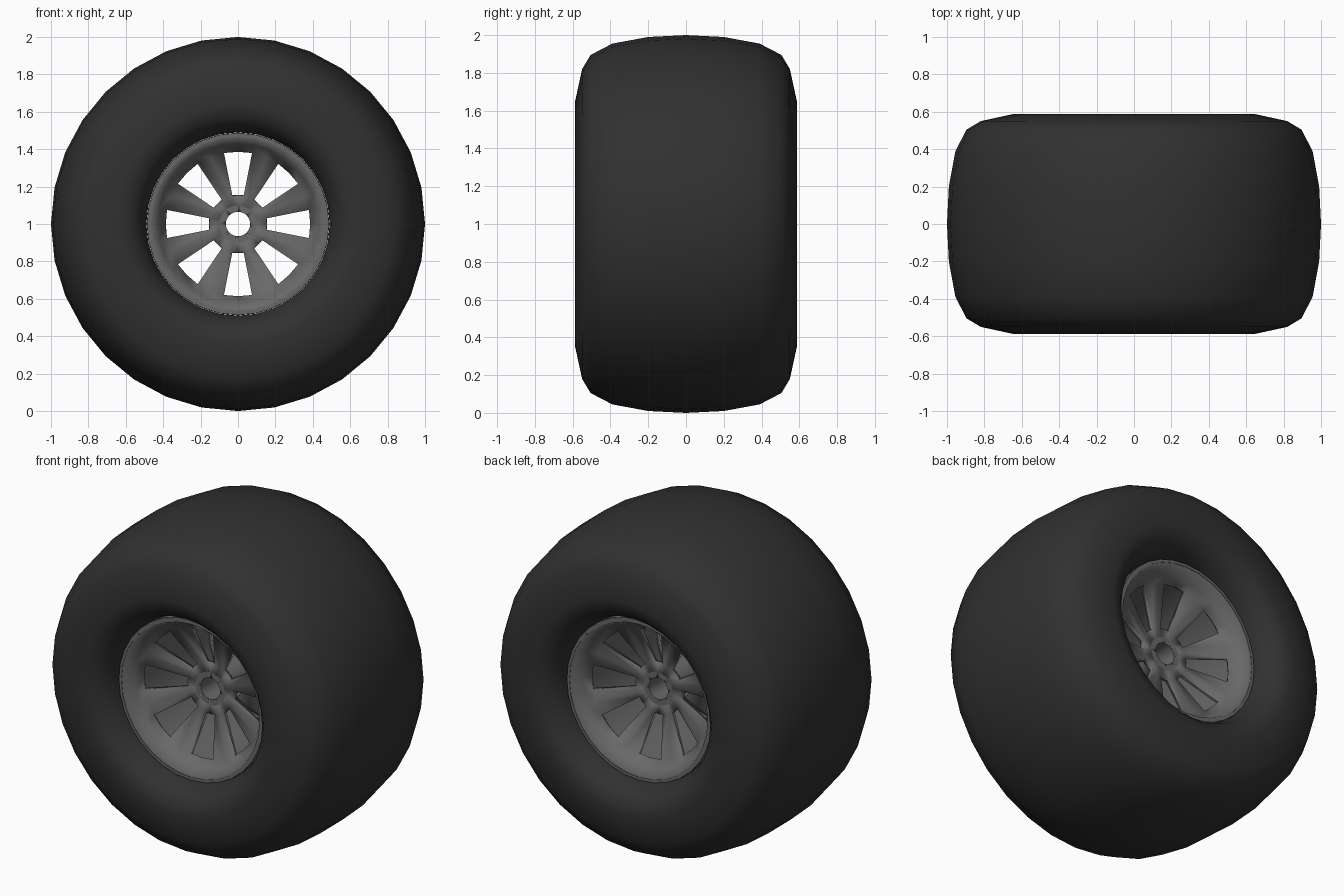
import bpy, bmesh, math

if "Cube" in bpy.data.objects:
    bpy.data.objects.remove(bpy.data.objects["Cube"])

SEGS = 32


def material(name, v):
    m = bpy.data.materials.new(name)
    m.diffuse_color = (v, v, v, 1)
    m.use_nodes = True
    m.node_tree.nodes["Principled BSDF"].inputs["Base Color"].default_value = m.diffuse_color
    return m


RUBBER = material("rubber", 0.03)
METAL = material("rim_metal", 0.14)


def revolve(name, profile, mat, closed=False, skip=None, thickness=0, angle=30):
    """Spin (y, radius) points around the wheel axle; skip(ring, seg) leaves openings."""
    bm = bmesh.new()
    rings = []
    for y, r in profile:
        ring = []
        for i in range(SEGS):
            a = 2 * math.pi * i / SEGS
            ring.append(bm.verts.new((r * math.cos(a), y, 1 + r * math.sin(a))))
        rings.append(ring)
    n = len(rings)
    for k in range(n if closed else n - 1):
        a, b = rings[k], rings[(k + 1) % n]
        for i in range(SEGS):
            if skip and skip(k, i):
                continue
            j = (i + 1) % SEGS
            bm.faces.new((a[i], a[j], b[j], b[i]))
    bmesh.ops.recalc_face_normals(bm, faces=bm.faces)
    me = bpy.data.meshes.new(name)
    bm.to_mesh(me)
    bm.free()
    ob = bpy.data.objects.new(name, me)
    bpy.context.collection.objects.link(ob)
    me.materials.append(mat)
    if thickness:
        mod = ob.modifiers.new("thickness", 'SOLIDIFY')
        mod.thickness = thickness
        mod.offset = 0
    bpy.ops.object.select_all(action='DESELECT')
    ob.select_set(True)
    bpy.context.view_layer.objects.active = ob
    bpy.ops.object.shade_smooth_by_angle(angle=math.radians(angle))
    return ob


# tyre: half profile mirrored across the middle, closed over the rim seat
half = [(0.2, 0.99), (0.39, 0.955), (0.505, 0.895), (0.55, 0.82),
        (0.588, 0.645), (0.565, 0.57), (0.51, 0.52), (0.43, 0.49)]
tyre = [(-y, r) for y, r in reversed(half)] + [(0, 1.0)] + half
revolve("tyre", tyre, RUBBER, closed=True, angle=40)


# dished wheel faces with eight windows, each two segments wide
def window(ring, seg):
    return ring == 1 and (seg + 1) % 4 < 2


for side, name in ((-1, "front_wheel_face"), (1, "back_wheel_face")):
    dish = [(0.25, 0.067), (0.25, 0.155), (0.335, 0.395), (0.37, 0.44), (0.445, 0.475)]
    revolve(name, [(side * y, r) for y, r in dish], METAL,
            skip=window, thickness=0.03, angle=35)

# rim barrel and axle tube
revolve("rim_barrel", [(-0.45, 0.487), (0.45, 0.487), (0.45, 0.47), (-0.45, 0.47)],
        METAL, closed=True)
revolve("axle_tube", [(-0.265, 0.1), (0.265, 0.1), (0.265, 0.065), (-0.265, 0.065)],
        METAL, closed=True)
